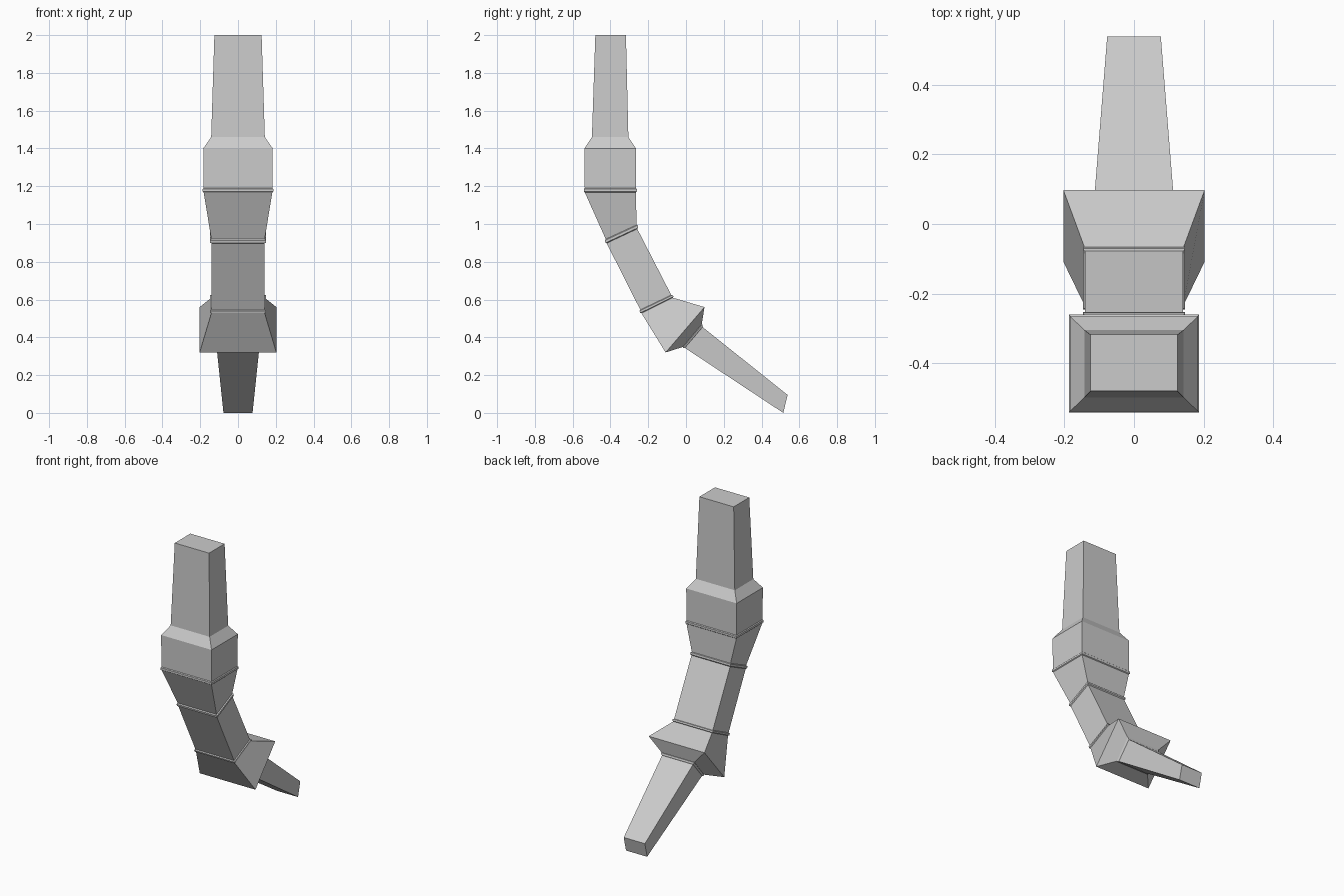
import bpy, bmesh

if "Cube" in bpy.data.objects:
    bpy.data.objects.remove(bpy.data.objects["Cube"])


def loft(name, sections, cap_first=False, cap_last=False):
    """Skin rectangular sections (front y, front z, back y, back z, half width)."""
    bm = bmesh.new()
    rings = []
    for fy, fz, by, bz, w in sections:
        corners = [(-w, fy, fz), (w, fy, fz), (w, by, bz), (-w, by, bz)]
        rings.append([bm.verts.new(c) for c in corners])
    for a, b in zip(rings, rings[1:]):
        for i in range(4):
            j = (i + 1) % 4
            bm.faces.new((a[i], b[i], b[j], a[j]))
    if cap_first:
        bm.faces.new(rings[0])
    if cap_last:
        bm.faces.new(rings[-1][::-1])
    mesh = bpy.data.meshes.new(name)
    bm.to_mesh(mesh)
    bm.free()
    obj = bpy.data.objects.new(name, mesh)
    bpy.context.collection.objects.link(obj)
    return obj


def band(name, top, bottom, lip):
    """Thin raised rim running around a joint between two sections."""
    def mix(t):
        fy, fz, by, bz, w = [a + (b - a) * t for a, b in zip(top, bottom)]
        dy, dz = by - fy, bz - fz
        k = lip / (dy * dy + dz * dz) ** 0.5
        return (fy - dy * k, fz - dz * k, by + dy * k, bz + dz * k, w + lip)
    loft(name, [top, mix(0.2), mix(0.8), bottom])


# Sections at either side of each joint
hip_a, hip_b = (-.536, 1.19, -.265, 1.19, .182), (-.536, 1.168, -.265, 1.168, .182)
knee_a, knee_b = (-.425, .92, -.262, .995, .141), (-.42, .898, -.258, .974, .141)
shin_a, shin_b = (-.242, .546, -.078, .624, .141), (-.236, .528, -.07, .61, .141)
foot_a, foot_b = (-.017, .349, .083, .469, .119), (-.006, .344, .088, .454, .113)

# Upper leg with flared collar
loft("thigh", [(-.48, 2, -.318, 2, .125), (-.498, 1.46, -.305, 1.46, .142),
               (-.538, 1.40, -.265, 1.40, .184), hip_a], cap_first=True)
loft("knee", [hip_b, knee_a])
loft("shin", [knee_b, shin_a])
# Ankle block flares out, then tucks in toward the foot
loft("ankle", [shin_b, (-.108, .32, .098, .56, .203), foot_a])
loft("foot", [foot_b, (.515, 0, .538, .095, .077)], cap_last=True)

# Joint rims
band("upper_knee_rim", hip_a, hip_b, .005)
band("lower_knee_rim", knee_a, knee_b, .006)
band("upper_ankle_rim", shin_a, shin_b, .006)
band("foot_rim", foot_a, foot_b, .003)
